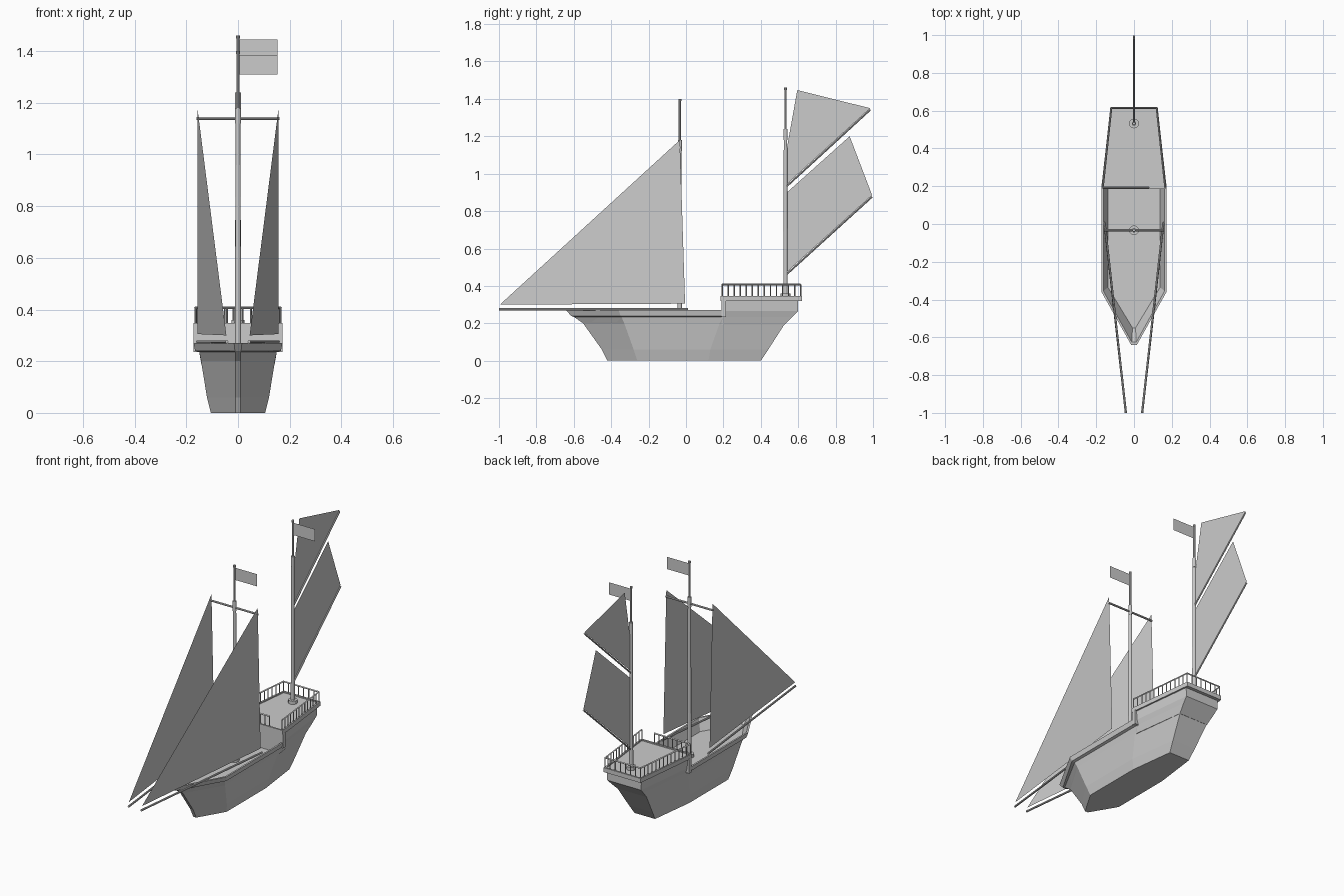
import bpy, bmesh
from mathutils import Vector

cube = bpy.data.objects.get("Cube")
if cube:
    bpy.data.objects.remove(cube, do_unlink=True)

grey = bpy.data.materials.new("plain_grey")
grey.use_nodes = True
GREY = (0.6, 0.6, 0.6, 1)
grey.diffuse_color = GREY
grey.node_tree.nodes["Principled BSDF"].inputs["Base Color"].default_value = GREY


def finish(name, bm, normals=True):
    if normals:
        bmesh.ops.recalc_face_normals(bm, faces=bm.faces)
    mesh = bpy.data.meshes.new(name)
    bm.to_mesh(mesh)
    bm.free()
    mesh.materials.append(grey)
    obj = bpy.data.objects.new(name, mesh)
    bpy.context.collection.objects.link(obj)
    return obj


def loft(name, levels, cap_first=True, cap_last=True):
    """Skin stacked outlines; each is (z, half outline), mirrored across x."""
    bm = bmesh.new()
    rings = []
    for z, half in levels:
        outline = half + [(-x, y) for x, y in reversed(half)]
        rings.append([bm.verts.new((x, y, z)) for x, y in outline])
    n = len(rings[0])
    for low, high in zip(rings, rings[1:]):
        for i in range(n):
            j = (i + 1) % n
            bm.faces.new((low[i], low[j], high[j], high[i]))
    if cap_first:
        bm.faces.new(rings[0][::-1])
    if cap_last:
        bm.faces.new(rings[-1])
    return finish(name, bm)


def add_rod(bm, a, b, r, sides=8, r2=None):
    a, b = Vector(a), Vector(b)
    d = b - a
    rot = d.to_track_quat("Z", "Y").to_matrix().to_4x4()
    rot.translation = (a + b) / 2
    bmesh.ops.create_cone(bm, cap_ends=True, segments=sides, radius1=r,
                          radius2=r if r2 is None else r2, depth=d.length, matrix=rot)


def rod(name, a, b, r, sides=8):
    bm = bmesh.new()
    add_rod(bm, a, b, r, sides)
    return finish(name, bm)


def sheet(name, points):
    bm = bmesh.new()
    bm.faces.new([bm.verts.new(p) for p in points])
    return finish(name, bm, False)


# Hull: bow tip, shoulder, quarter and stern at each height
hull_rows = [
    (0.0, -0.42, -0.26, 0.105, 0.12, 0.40, 0.07),
    (0.06, -0.45, -0.28, 0.12, 0.13, 0.44, 0.08),
    (0.2, -0.55, -0.33, 0.143, 0.18, 0.53, 0.1),
    (0.235, -0.6, -0.345, 0.15, 0.2, 0.57, 0.11),
]
loft("hull", [(z, [(0.01, tip), (w, front), (w, mid), (sw, stern)])
              for z, tip, front, w, mid, stern, sw in hull_rows], cap_last=False)

# Flared bulwark with the sunken main deck inside
BACK = 0.21
loft("bulwark_and_main_deck", [
    (0.235, [(0.01, -0.6), (0.15, -0.345), (0.15, BACK)]),
    (0.24, [(0.012, -0.615), (0.166, -0.35), (0.166, BACK)]),
    (0.27, [(0.015, -0.64), (0.172, -0.36), (0.172, BACK)]),
    (0.27, [(0.012, -0.625), (0.162, -0.355), (0.162, BACK)]),
    (0.2, [(0.008, -0.55), (0.138, -0.335), (0.138, BACK)]),
], cap_first=False)

# Raised stern deck
loft("stern_castle", [
    (0.19, [(0.14, 0.19), (0.142, 0.2), (0.1, 0.525)]),
    (0.235, [(0.15, 0.19), (0.15, 0.2), (0.11, 0.57)]),
    (0.265, [(0.16, 0.19), (0.16, 0.2), (0.115, 0.6)]),
    (0.325, [(0.163, 0.19), (0.163, 0.2), (0.117, 0.6)]),
])
loft("stern_deck_rim", [
    (0.32, [(0.172, 0.185), (0.172, 0.2), (0.125, 0.62)]),
    (0.347, [(0.172, 0.185), (0.172, 0.2), (0.125, 0.62)]),
    (0.347, [(0.163, 0.195), (0.163, 0.205), (0.116, 0.61)]),
    (0.34, [(0.163, 0.195), (0.163, 0.205), (0.116, 0.61)]),
])

# Upright trim where the bulwark meets the stern deck
for side, s in (("left", 1), ("right", -1)):
    bm = bmesh.new()
    bmesh.ops.create_cube(bm, size=1)
    bmesh.ops.scale(bm, verts=bm.verts, vec=(0.03, 0.025, 0.09))
    bmesh.ops.translate(bm, verts=bm.verts, vec=(s * 0.157, 0.2025, 0.28))
    finish(side + "_corner_trim", bm)

# Fence with a gap at the front left corner
bm = bmesh.new()
path = [(0.08, 0.193), (-0.165, 0.193), (-0.12, 0.613), (0.12, 0.613), (0.165, 0.193)]
for a, b in zip(path, path[1:]):
    a, b = Vector((*a, 0.0)), Vector((*b, 0.0))
    top = Vector((0, 0, 0.407))
    add_rod(bm, a + top, b + top, 0.005, 4)
    count = round((b - a).length / 0.032)
    for i in range(count + 1):
        p = a.lerp(b, i / count)
        add_rod(bm, (p.x, p.y, 0.34), (p.x, p.y, 0.407), 0.0035, 4)
finish("stern_fence", bm)

# Masts with collar, thinner topmast, cap and flag
for name, y, base, step, tip in (("main", -0.033, 0.2, 1.18, 1.4), ("aft", 0.532, 0.34, 1.24, 1.46)):
    bm = bmesh.new()
    add_rod(bm, (0, y, base), (0, y, base + 0.02), 0.026, 12)
    add_rod(bm, (0, y, base), (0, y, step), 0.012, 12, 0.009)
    add_rod(bm, (0, y, step - 0.06), (0, y, step), 0.011, 12)
    add_rod(bm, (0, y, step), (0, y, tip), 0.006, 10)
    add_rod(bm, (0, y, tip - 0.012), (0, y, tip), 0.008, 10)
    finish(name + "_mast", bm)
    low, high = tip - 0.09, tip - 0.015
    sheet(name + "_flag", [(0, y, low), (0.152, y, low), (0.152, y, high), (0, y, high)])

# Front yard, paired booms and triangular sails
rod("front_yard", (-0.16, -0.033, 1.14), (0.16, -0.033, 1.14), 0.006)
for side, s in (("left", 1), ("right", -1)):
    rod(side + "_boom", (s * 0.156, 0.01, 0.275), (s * 0.043, -1.0, 0.275), 0.006)
    corners = [(s * 0.157, -0.005, 0.305), (s * 0.157, -0.033, 1.18), (s * 0.045, -0.995, 0.3)]
    sheet(side + "_front_sail", corners if s < 0 else corners[::-1])

# Aft sails and their slanted booms
aft_sails = {
    "lower": [(0.54, 0.475), (0.995, 0.885), (0.875, 1.2), (0.54, 0.9)],
    "upper": [(0.54, 0.945), (0.985, 1.35), (0.595, 1.447), (0.54, 1.14)],
}
for name, pts in aft_sails.items():
    sheet(name + "_aft_sail", [(0, y, z) for y, z in pts])
    (y0, z0), (y1, z1) = pts[:2]
    rod(name + "_aft_boom", (0, y0 - 0.01, z0 - 0.02), (0, y1, z1 - 0.008), 0.005)
